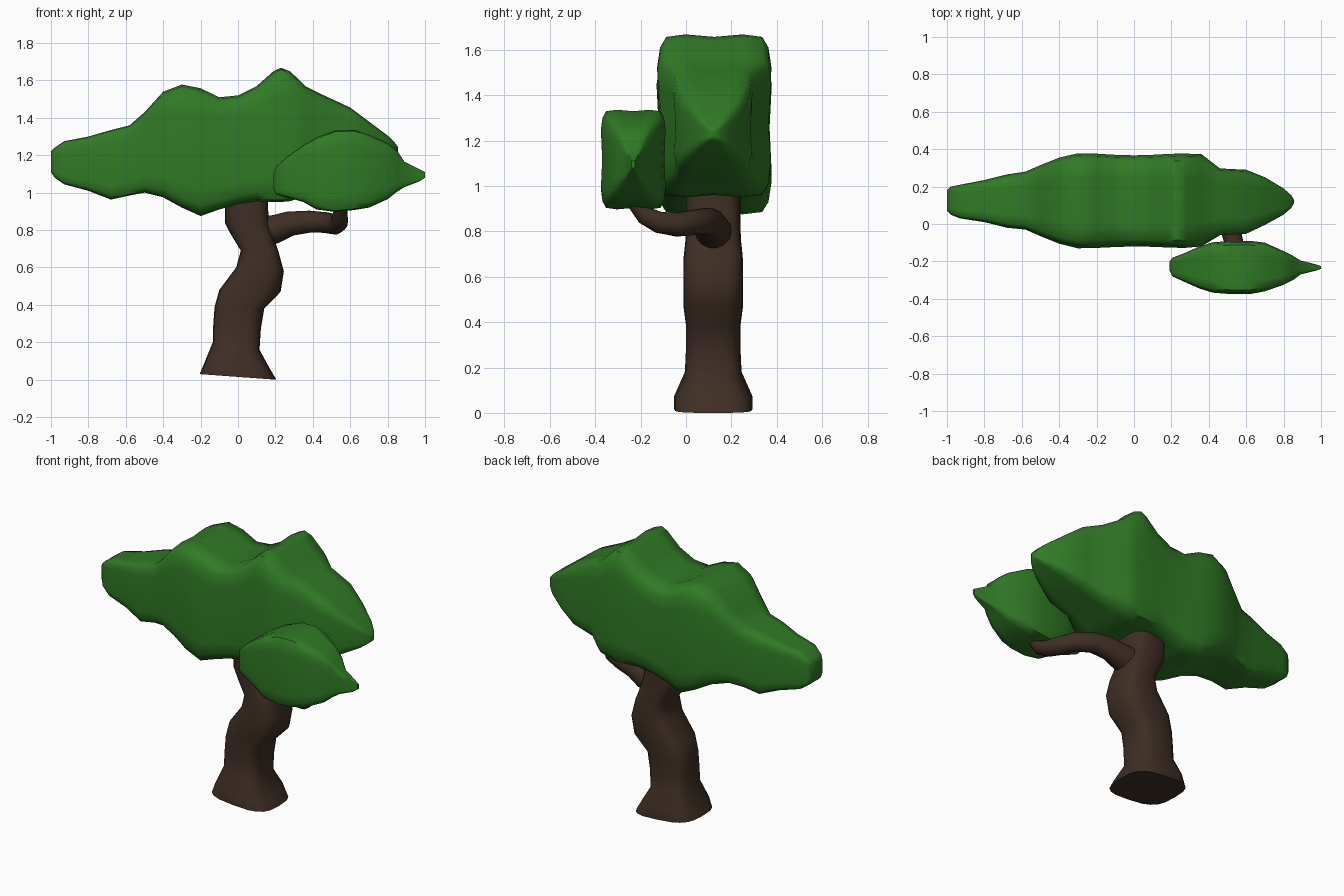
import bpy, bmesh, math
from mathutils import Vector


def material(name, rgb):
    m = bpy.data.materials.new(name)
    m.diffuse_color = (*rgb, 1)
    return m


leaf = material("leaf green", (0.030, 0.195, 0.019))
bark = material("bark brown", (0.050, 0.028, 0.018))


def smooth(ob, angle):
    bpy.ops.object.select_all(action='DESELECT')
    ob.select_set(True)
    bpy.context.view_layer.objects.active = ob
    bpy.ops.object.shade_smooth_by_angle(angle=math.radians(angle))


def loft(name, rings, mat, angle=50):
    """Skin a list of equal-length point rings and cap both ends."""
    bm = bmesh.new()
    loops = [[bm.verts.new(p) for p in r] for r in rings]
    for a, b in zip(loops, loops[1:]):
        for i in range(len(a)):
            j = (i + 1) % len(a)
            bm.faces.new((a[i], a[j], b[j], b[i]))
    bm.faces.new(loops[0][::-1])
    bm.faces.new(loops[-1])
    bmesh.ops.recalc_face_normals(bm, faces=bm.faces)
    me = bpy.data.meshes.new(name)
    bm.to_mesh(me)
    bm.free()
    me.materials.append(mat)
    ob = bpy.data.objects.new(name, me)
    bpy.context.collection.objects.link(ob)
    smooth(ob, angle)
    return ob


# Boxy leaf cross-section with soft corners (quarter mirrored to full ring)
quarter = [(0.96, 0.0), (1.0, 0.6), (0.95, 0.84), (0.84, 0.97), (0.5, 1.0)]
upper = quarter + [(0, 0.97)] + [(-y, z) for y, z in quarter[::-1]]
section = upper + [(-y, -z) for y, z in upper[1:-1]]


def crown(name, rows):
    rings = []
    for x, bot, top, y0, y1 in rows:
        yc, hy, zc, hz = (y0 + y1) / 2, (y1 - y0) / 2, (bot + top) / 2, (top - bot) / 2
        rings.append([(x, yc + hy * a, zc + hz * b) for a, b in section])
    return loft(name, rings, leaf)


# Large crown: x, bottom, top, front y, back y
crown("main_crown", [
    (-1.00, 1.11, 1.22, 0.07, 0.18), (-0.98, 1.08, 1.24, 0.05, 0.20),
    (-0.93, 1.045, 1.275, 0.03, 0.21), (-0.80, 1.01, 1.30, 0.01, 0.235),
    (-0.68, 0.963, 1.335, -0.02, 0.265), (-0.58, 0.985, 1.36, -0.03, 0.28),
    (-0.50, 1.00, 1.43, -0.065, 0.315), (-0.40, 0.975, 1.54, -0.105, 0.355),
    (-0.30, 0.92, 1.578, -0.13, 0.378), (-0.20, 0.875, 1.558, -0.128, 0.376),
    (-0.10, 0.91, 1.51, -0.123, 0.37), (0.0, 0.94, 1.52, -0.12, 0.367),
    (0.10, 0.955, 1.57, -0.122, 0.37), (0.19, 0.95, 1.65, -0.126, 0.375),
    (0.23, 0.95, 1.668, -0.127, 0.376), (0.28, 0.955, 1.648, -0.127, 0.376),
    (0.36, 0.98, 1.57, -0.12, 0.374), (0.46, 1.03, 1.52, -0.06, 0.297),
    (0.60, 1.07, 1.455, -0.052, 0.29), (0.70, 1.12, 1.38, -0.005, 0.25),
    (0.80, 1.17, 1.305, 0.05, 0.19), (0.84, 1.20, 1.265, 0.085, 0.155),
    (0.855, 1.215, 1.245, 0.11, 0.13)])

# Small crown on the branch
crown("side_crown", [
    (0.19, 1.02, 1.10, -0.25, -0.20), (0.205, 0.99, 1.14, -0.28, -0.18),
    (0.26, 0.975, 1.19, -0.305, -0.16), (0.35, 0.95, 1.255, -0.345, -0.12),
    (0.42, 0.91, 1.295, -0.367, -0.098), (0.52, 0.897, 1.333, -0.375, -0.09),
    (0.62, 0.907, 1.336, -0.375, -0.09), (0.70, 0.92, 1.31, -0.36, -0.10),
    (0.80, 0.965, 1.265, -0.325, -0.145), (0.85, 1.005, 1.225, -0.30, -0.17),
    (0.89, 1.03, 1.165, -0.27, -0.195), (0.97, 1.06, 1.125, -0.25, -0.215),
    (1.00, 1.08, 1.11, -0.24, -0.225)])

# Trunk: left x, left z, right x, right z, half depth; rounded-square rings
trunk_rows = [
    (-0.205, 0.03, 0.205, 0.0, 0.172), (-0.18, 0.09, 0.17, 0.06, 0.172),
    (-0.135, 0.20, 0.115, 0.16, 0.125), (-0.132, 0.30, 0.122, 0.27, 0.12),
    (-0.125, 0.39, 0.14, 0.38, 0.12), (-0.10, 0.48, 0.228, 0.47, 0.132),
    (-0.01, 0.60, 0.245, 0.58, 0.132), (0.015, 0.69, 0.215, 0.69, 0.13),
    (-0.04, 0.78, 0.195, 0.75, 0.122), (-0.07, 0.84, 0.165, 0.84, 0.12),
    (-0.07, 0.93, 0.16, 0.93, 0.12), (-0.07, 0.98, 0.16, 0.98, 0.12)]


def soft(v):
    return math.copysign(abs(v) ** 0.62, v)


rings = []
for xl, zl, xr, zr, d in trunk_rows:
    ring = []
    for k in range(20):
        t = math.tau * k / 20
        u = soft(math.cos(t))
        f = (u + 1) / 2
        ring.append((xl + (xr - xl) * f, 0.12 + d * soft(math.sin(t)), zl + (zr - zl) * f))
    rings.append(ring)
loft("trunk", rings, bark)

# Branch: tapering tube curving forward under the side crown
path = [(0.08, 0.12, 0.79, 0.09), (0.20, 0.12, 0.805, 0.078), (0.28, 0.11, 0.835, 0.067),
        (0.38, 0.09, 0.845, 0.06), (0.47, 0.04, 0.84, 0.056), (0.52, -0.04, 0.83, 0.054),
        (0.54, -0.12, 0.84, 0.048), (0.545, -0.18, 0.87, 0.042), (0.55, -0.23, 0.93, 0.033)]
pts = [Vector(p[:3]) for p in path]
rings = []
for i, p in enumerate(pts):
    t = (pts[min(i + 1, len(pts) - 1)] - pts[max(i - 1, 0)]).normalized()
    side = t.cross(Vector((0, 0, 1))).normalized()
    up = side.cross(t)
    rings.append([p + path[i][3] * (side * math.cos(a) + up * math.sin(a))
                  for a in (math.tau * k / 14 for k in range(14))])
loft("branch", rings, bark)
